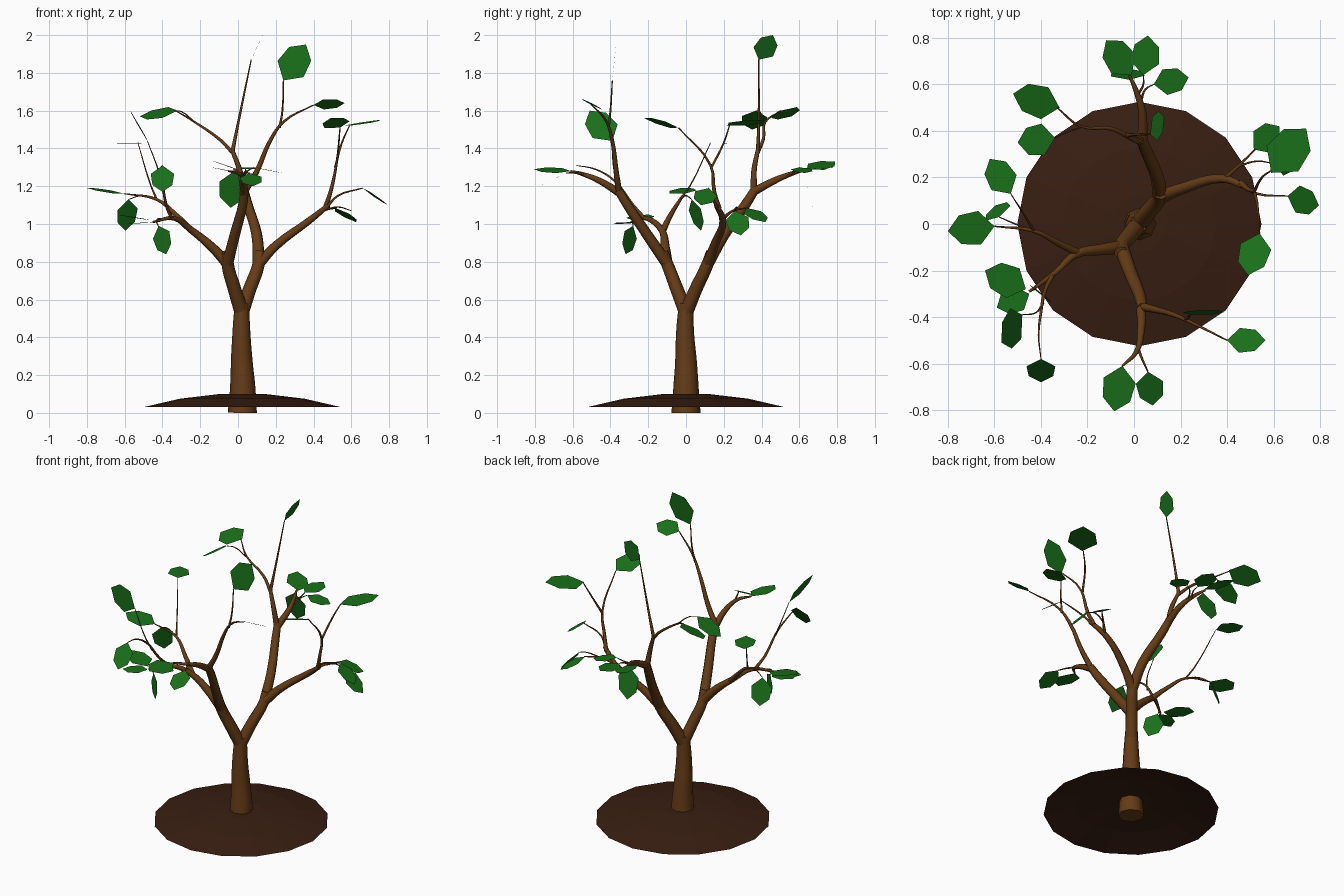
import bpy, bmesh, math
from mathutils import Vector


def material(name, rgb):
    m = bpy.data.materials.new(name)
    m.diffuse_color = (*rgb, 1)
    return m


BARK = material("bark", (0.13, 0.045, 0.008))
SOIL = material("soil", (0.04, 0.013, 0.006))
GREEN = material("leaf_green", (0.01, 0.16, 0.01))


def add_object(name, mesh, mat):
    ob = bpy.data.objects.new(name, mesh)
    bpy.context.collection.objects.link(ob)
    mesh.materials.clear()
    mesh.materials.append(mat)
    return ob


def branch(name, pts, r0, r1, caps=True):
    """Tapered smooth tube through the points."""
    cu = bpy.data.curves.new(name, 'CURVE')
    cu.dimensions = '3D'
    cu.bevel_depth = 1.0
    cu.bevel_resolution = 2
    cu.resolution_u = 4
    cu.use_fill_caps = caps
    sp = cu.splines.new('BEZIER')
    sp.bezier_points.add(len(pts) - 1)
    for i, (bp, p) in enumerate(zip(sp.bezier_points, pts)):
        bp.co = p
        bp.handle_left_type = bp.handle_right_type = 'AUTO'
        bp.radius = r0 + (r1 - r0) * i / (len(pts) - 1)
    tmp = bpy.data.objects.new("tmp", cu)
    bpy.context.collection.objects.link(tmp)
    bpy.context.view_layer.update()
    mesh = bpy.data.meshes.new_from_object(
        tmp.evaluated_get(bpy.context.evaluated_depsgraph_get()))
    bpy.data.objects.remove(tmp)
    ob = add_object(name, mesh, BARK)
    for f in mesh.polygons:
        f.use_smooth = len(f.vertices) == 4
    return ob


def leaves(name, specs, ratio=0.36):
    """Flat six-sided leaves given as base, tip, normal."""
    bm = bmesh.new()
    for base, tip, nor in specs:
        a, b = Vector(base), Vector(tip)
        axis = b - a
        side = axis.cross(Vector(nor)).normalized() * axis.length * ratio
        ring = [a, a + axis * .32 + side, a + axis * .74 + side * .85,
                b, a + axis * .74 - side * .85, a + axis * .32 - side]
        bm.faces.new([bm.verts.new(p) for p in ring])
    mesh = bpy.data.meshes.new(name)
    bm.to_mesh(mesh)
    bm.free()
    return add_object(name, mesh, GREEN)


# Soil mound: open shallow dome
bm = bmesh.new()
rings = []
for r, z in ((.525, .03), (.33, .075), (.12, .1)):
    rings.append([bm.verts.new((.023 + r * math.cos(i * math.pi / 8),
                                r * math.sin(i * math.pi / 8), z)) for i in range(16)])
for lo, hi in zip(rings, rings[1:]):
    for i in range(16):
        j = (i + 1) % 16
        bm.faces.new((lo[i], lo[j], hi[j], hi[i]))
bm.faces.new(rings[-1])
me = bpy.data.meshes.new("soil_mound")
bm.to_mesh(me)
bm.free()
add_object("soil_mound", me, SOIL)

# Trunk and two main forks
branch("trunk", [(.023, 0, 0), (.025, 0, .13), (.02, 0, .27), (.018, -.005, .42), (.02, 0, .58)], .077, .038)
branch("fork_back", [(.02, 0, .53), (.06, .05, .65), (.11, .115, .79), (.115, .135, .85)], .038, .03)
branch("fork_front", [(.02, 0, .53), (-.02, -.05, .66), (-.055, -.1, .79), (-.055, -.125, .85)], .038, .03)

# Back limb
branch("back_limb", [(.11, .115, .79), (.1, .2, .94), (.05, .32, 1.11), (.03, .37, 1.19)], .032, .023)
branch("back_limb_end", [(.035, .355, 1.17), (.035, .48, 1.235), (.01, .57, 1.27), (-.02, .64, 1.29)], .023, .006)
branch("back_riser", [(.03, .36, 1.18), (.01, .36, 1.28), (-.03, .38, 1.39)], .018, .011)
branch("back_top_twig", [(-.03, .38, 1.38), (0, .385, 1.53), (.07, .385, 1.87)], .011, .003)
branch("back_left_twig", [(-.03, .38, 1.38), (-.1, .41, 1.45), (-.23, .42, 1.54), (-.33, .5, 1.6)], .011, .003)
branch("back_twig_a", [(-.23, .415, 1.54), (-.3, .39, 1.595), (-.34, .37, 1.6)], .004, .002)
branch("back_twig_b", [(.03, .53, 1.25), (.05, .58, 1.28), (.085, .6, 1.3)], .006, .002)
branch("back_twig_c", [(.02, .56, 1.26), (.04, .6, 1.28), (.04, .64, 1.29)], .006, .002)

# Right limb
branch("right_limb", [(.11, .115, .79), (.2, .15, .885), (.38, .195, 1.02), (.48, .16, 1.1)], .03, .013)
branch("right_riser", [(.46, .175, 1.08), (.49, .15, 1.17), (.52, .13, 1.31), (.54, -.04, 1.51)], .014, .003)
branch("right_twig_a", [(.515, .135, 1.3), (.55, .2, 1.43), (.59, .23, 1.52)], .007, .003)
branch("right_twig_b", [(.47, .165, 1.09), (.53, .13, 1.15), (.66, .12, 1.19)], .008, .003)
branch("right_twig_c", [(.39, .195, 1.03), (.45, .25, 1.07), (.52, .32, 1.085)], .01, .003)
branch("right_twig_d", [(.45, .25, 1.07), (.53, .27, 1.09), (.6, .26, 1.07)], .005, .002)

# Front limb
branch("front_limb", [(-.055, -.1, .79), (-.015, -.21, .95), (.025, -.31, 1.1), (.035, -.36, 1.18)], .032, .023)
branch("front_limb_end", [(.03, -.345, 1.16), (.03, -.46, 1.23), (.01, -.55, 1.265), (-.05, -.61, 1.28)], .022, .005)
branch("front_twig_a", [(.015, -.53, 1.26), (.035, -.58, 1.27), (.06, -.635, 1.27)], .007, .003)
branch("front_riser", [(.035, -.355, 1.17), (.1, -.37, 1.28), (.17, -.39, 1.44), (.24, -.42, 1.54), (.4, -.5, 1.63)],
       .018, .003)
branch("front_top_twig", [(.22, -.41, 1.51), (.235, -.4, 1.6), (.24, -.39, 1.76)], .007, .003)

# Left limb
branch("left_limb", [(-.055, -.1, .79), (-.14, -.11, .88), (-.25, -.13, .97), (-.34, -.21, 1.03), (-.45, -.29, 1.01)],
       .03, .006)
branch("left_outer", [(-.24, -.125, .96), (-.33, -.08, 1.05), (-.43, -.03, 1.13), (-.6, -.01, 1.16)], .018, .003)
branch("left_top_twig", [(-.43, -.03, 1.13), (-.46, .02, 1.2), (-.53, .13, 1.43)], .006, .002)
branch("left_twig_a", [(-.43, -.03, 1.13), (-.51, -.0, 1.15), (-.58, .03, 1.13)], .005, .002)
branch("left_riser", [(-.35, -.22, 1.03), (-.38, -.28, 1.1), (-.4, -.38, 1.23), (-.41, -.48, 1.29), (-.4, -.58, 1.31)],
       .01, .002)
branch("left_tall_twig", [(-.39, -.34, 1.17), (-.42, -.38, 1.28), (-.48, -.39, 1.44)], .005, .002)
branch("left_twig_b", [(-.39, -.25, 1.025), (-.43, -.28, 1.02), (-.42, -.28, .985)], .006, .002)

# Leaves, grouped by limb
leaves("back_leaves", [
    ((.07, .385, 1.87), (.13, .46, 2.0), (.9, 0, -.4)),
    ((-.32, .5, 1.6), (-.52, .56, 1.57), (.1, -.4, .9)),
    ((-.34, .37, 1.6), (-.5, .35, 1.5), (-.53, 0, .85)),
    ((-.01, .64, 1.29), (-.12, .79, 1.33), (.3, 0, .95)),
    ((.04, .64, 1.29), (.06, .81, 1.3), (0, 0, 1)),
    ((.085, .6, 1.3), (.235, .63, 1.27), (.1, 0, 1)),
    ((-.02, .62, 1.28), (-.04, .67, 1.085), (0, 1, .25))])
leaves("right_leaves", [
    ((.54, -.04, 1.51), (.49, -.22, 1.56), (-.2, .25, .95)),
    ((.59, .22, 1.52), (.74, .41, 1.55), (-.1, 0, 1)),
    ((.515, .32, 1.085), (.625, .42, 1.01), (.4, .2, .9)),
    ((.6, .26, 1.07), (.71, .29, .94), (.76, 0, .65)),
    ((.66, .12, 1.19), (.795, .08, 1.1), (.5, .1, .85))])
leaves("front_leaves", [
    ((.24, -.39, 1.76), (.36, -.37, 1.95), (0, 1, -.1)),
    ((.4, -.5, 1.63), (.565, -.5, 1.64), (0, .45, .9)),
    ((.06, -.635, 1.27), (.08, -.78, 1.2), (0, -.45, .9)),
    ((-.05, -.61, 1.28), (-.085, -.805, 1.29), (.2, 0, 1))])
leaves("left_leaves", [
    ((-.6, -.01, 1.16), (-.8, -.03, 1.19), (.15, -.1, 1)),
    ((-.58, .03, 1.13), (-.595, .08, .965), (-.5, .8, .3)),
    ((-.53, .13, 1.43), (-.62, .28, 1.425), (0, .05, 1)),
    ((-.48, -.39, 1.44), (-.57, -.51, 1.6), (.83, 0, .55)),
    ((-.4, -.58, 1.31), (-.4, -.68, 1.17), (0, -.82, .57)),
    ((-.42, -.28, .99), (-.38, -.32, .84), (.6, .8, 0)),
    ((-.465, -.28, 1.02), (-.64, -.2, 1.05), (.1, 0, 1)),
    ((-.45, -.3, 1.01), (-.59, -.36, 1.0), (0, 0, 1))])
